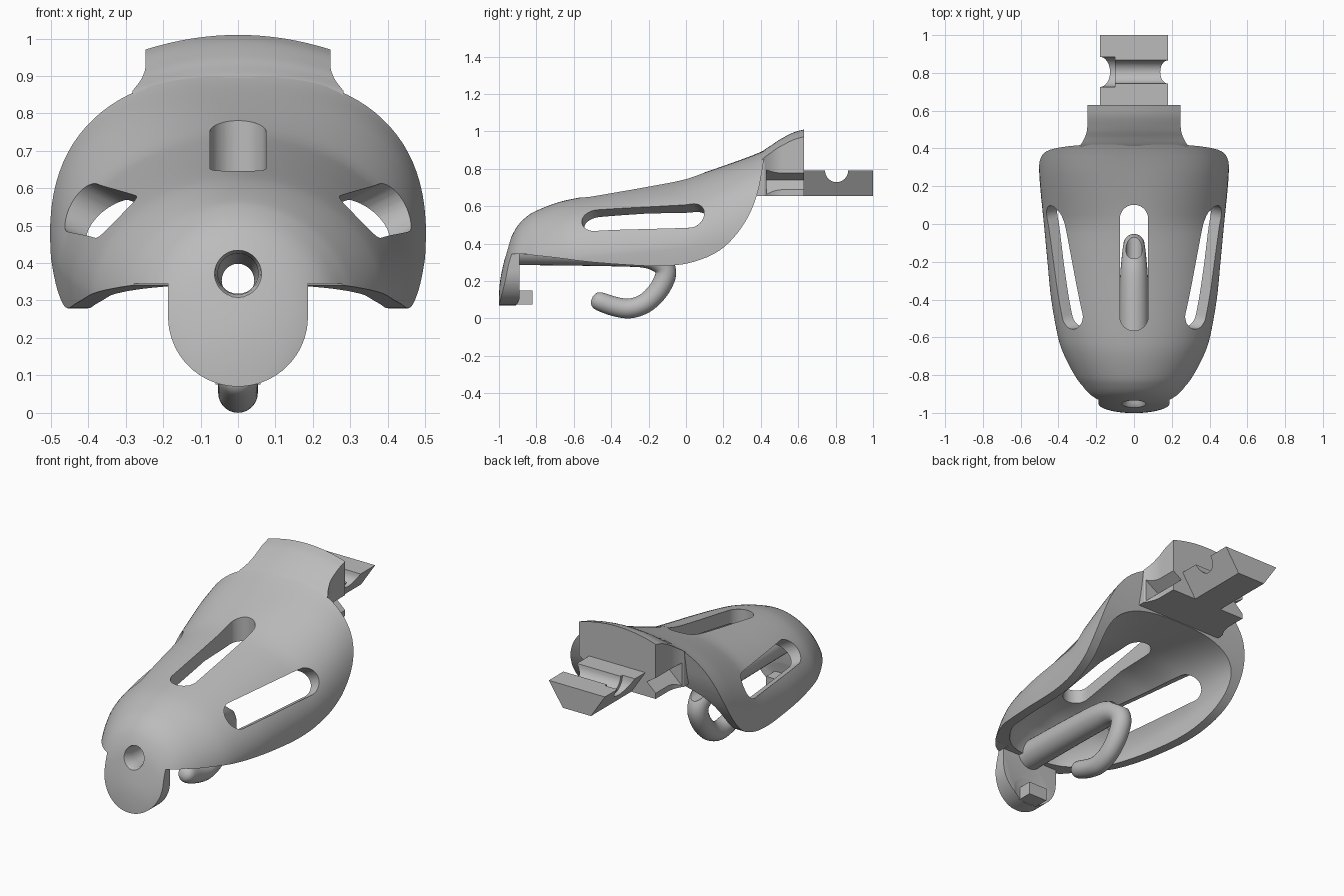
import bpy, bmesh, math
from mathutils import Vector, Matrix

cube = bpy.data.objects.get("Cube")
if cube:
    bpy.data.objects.remove(cube, do_unlink=True)

grey = bpy.data.materials.new("plain grey")
grey.use_nodes = True
grey.diffuse_color = (0.5, 0.5, 0.5, 1)
grey.node_tree.nodes["Principled BSDF"].inputs["Base Color"].default_value = (0.5, 0.5, 0.5, 1)


def smooth_path(pts, sub):
    """Catmull-Rom interpolation through tuples."""
    pts = [Vector(p) for p in pts]
    out = []
    for i in range(len(pts) - 1):
        b, c = pts[i], pts[i + 1]
        a = pts[i - 1] if i else b * 2 - c
        d = pts[i + 2] if i + 2 < len(pts) else c * 2 - b
        for k in range(sub):
            t = k / sub
            out.append(0.5 * (2 * b + (c - a) * t + (2 * a - 5 * b + 4 * c - d) * t ** 2
                              + (3 * b - a - 3 * c + d) * t ** 3))
    return out + [pts[-1]]


def loft(name, rings):
    """Closed solid through rings of equal length."""
    bm = bmesh.new()
    loops = [[bm.verts.new(p) for p in r] for r in rings]
    n = len(loops[0])
    for p, q in zip(loops, loops[1:]):
        for i in range(n):
            j = (i + 1) % n
            bm.faces.new((p[i], p[j], q[j], q[i]))
    bm.faces.new(loops[0][::-1])
    bm.faces.new(loops[-1])
    bmesh.ops.recalc_face_normals(bm, faces=bm.faces)
    mesh = bpy.data.meshes.new(name)
    bm.to_mesh(mesh)
    bm.free()
    ob = bpy.data.objects.new(name, mesh)
    bpy.context.scene.collection.objects.link(ob)
    mesh.materials.append(grey)
    return ob


def prism(name, pts, axis, lo, hi):
    place = {"x": lambda d, u, v: (d, u, v), "y": lambda d, u, v: (u, d, v),
             "z": lambda d, u, v: (u, v, d)}[axis]
    return loft(name, [[place(d, *p) for p in pts] for d in (lo, hi)])


def arc(cx, cy, r, start, end, n=20):
    return [(cx + r * math.cos(math.radians(start + (end - start) * k / n)),
             cy + r * math.sin(math.radians(start + (end - start) * k / n))) for k in range(n + 1)]


def sweep(name, path, n=28):
    """Round tube in the middle plane; path holds (y, z, radius)."""
    rings = []
    for i, (y, z, r) in enumerate(path):
        t = path[min(i + 1, len(path) - 1)] - path[max(i - 1, 0)]
        t = Vector((t.x, t.y)).normalized()
        rings.append([(r * math.cos(a), y - t.y * r * math.sin(a), z + t.x * r * math.sin(a))
                      for a in (2 * math.pi * k / n for k in range(n))])
    return loft(name, rings)


def cut(ob, cutters):
    bpy.context.view_layer.objects.active = ob
    for c in cutters:
        c.hide_render = True
        m = ob.modifiers.new("cut", "BOOLEAN")
        m.operation, m.solver, m.object = "DIFFERENCE", "EXACT", c
        bpy.ops.object.modifier_apply(modifier=m.name)


# Dome stations: y, half width, top height
stations = smooth_path([
    (-1, .04, .13), (-.995, .085, .19), (-.985, .135, .25), (-.965, .187, .335), (-.94, .222, .42),
    (-.9, .258, .495), (-.85, .29, .545), (-.8, .32, .575), (-.7, .368, .615), (-.6, .402, .64),
    (-.4, .438, .675), (-.2, .458, .71), (0, .477, .75), (.2, .497, .815), (.4, .51, .89),
    (.5, .51, .95)], 4)


def dome(name, hollow, floor):
    rings = []
    for y, a, top in stations:
        n = 1.93 + .57 * min(max(y / .3, 0), 1)
        zc = top / 2
        if hollow:
            # thin at the rim, thicker over the crown towards the neck
            y += .09 * max(0, (-.6 - y) / .4) + (.03 if y > .49 else 0)
            a = max(a - .057, .02)
            top = min(top - .08, .63 + .14 * (top - .71))
            zc = min(zc, top * .8)
        ring = [(-a * .95, y, floor), (-a * .965, y, zc - (zc - floor) * .4)]
        for k in range(49):
            t = math.pi * k / 48
            c, s = math.cos(t), max(math.sin(t), 0)
            ring.append((-math.copysign(a * abs(c) ** (2 / n), c), y, zc + (top - zc) * s ** (2 / n)))
        ring += [(a * .965, y, zc - (zc - floor) * .4), (a * .95, y, floor)]
        rings.append(ring)
    return loft(name, rings)


shell = dome("shell", False, -.05)
helpers = [dome("hollow_cutter", True, -.1)]

# Lower rim, sweeping up at the back
rim = smooth_path([(-.89, .345), (-.7, .325), (-.5, .3), (-.2, .28), (-.05, .285), (.05, .305),
                   (.15, .345), (.23, .405), (.3, .49), (.35, .58), (.385, .68), (.405, .78),
                   (.42, .87)], 3)
helpers.append(prism("rim_cutter", [(-.89, -.2)] + [tuple(p) for p in rim]
                     + [(.42, 1.2), (.8, 1.2), (.8, -.2)], "x", -1, 1))

# Rounded front tab left standing between the cut sides
helpers.append(prism("tab_cutter", [(-1, .345), (-.187, .345)] + arc(0, .257, .187, 180, 360, 32)
                     + [(.187, .345), (1, .345), (1, -.2), (-1, -.2)], "y", -1.2, -.85))

# Three long vent slots
slot = arc(0, .257, .075, 0, 180) + arc(0, -.26, .075, 180, 360)
for side in (-1, 0, 1):
    c = prism("slot_cutter", slot, "z", -.17, .17)
    Y = Vector((.19 * side, .98, .055 * abs(side))).normalized()
    Z = Vector((.89 * side, 0, .45))
    Z = (Z - Y * Z.dot(Y)).normalized()
    X = Y.cross(Z)
    spot = Vector((.39 * side, -.23, .545 if side else .7))
    c.data.transform(Matrix.Translation(spot) @ Matrix((X, Y, Z)).transposed().to_4x4())
    helpers.append(c)

# Tapered bore with a flared mouth
bore = sweep("bore_cutter", [Vector(p) for p in (
    (-1.05, .38, .09), (-.985, .379, .084), (-.965, .378, .069), (-.945, .376, .06), (-.9, .372, .054),
    (-.1, .352, .043), (0, .35, .043))])
helpers.append(bore)
cut(shell, helpers)

# Inner tube that bends into a hook
tube = sweep("hooked_tube", smooth_path([
    (-.9, .365, .08), (-.6, .36, .078), (-.3, .35, .074), (-.2, .333, .067), (-.14, .302, .061),
    (-.11, .26, .056), (-.115, .21, .055), (-.155, .14, .054), (-.22, .08, .053), (-.3, .053, .053),
    (-.38, .063, .052), (-.46, .09, .05), (-.49, .1, .038), (-.503, .105, .015)], 4))
cut(tube, [bore])

# Small peg behind the tab
peg = prism("tab_peg", [(-.91, .075), (-.82, .075), (-.82, .15), (-.91, .15)], "x", -.06, .06)

# Neck block with crowned top, flaring into the shell
rings = []
for y, top in smooth_path([(.38, .868), (.42, .902), (.46, .928), (.5, .955), (.57, .992), (.63, 1.01)], 4):
    near = min(max((.52 - y) / .1, 0), 1)
    half, crown = .247 + .035 * near ** 2, .64 - .12 * near
    xs = [half * (1 - k / 8) for k in range(17)]
    rings.append([(-half, y, .655), (half, y, .655)] + [(x, y, top - crown * x * x) for x in xs])
neck = loft("neck_block", rings)
grooves = [prism("groove_cutter", [(s * .3, .81), (s * .19, .74), (s * .3, .64)], "y", .43, .7)
           for s in (-1, 1)]
cut(neck, grooves)

# Dovetail rail with a cross notch
rail = prism("dovetail_rail", [(-.09, .655), (.09, .655), (.18, .79), (-.18, .79)], "y", .6, 1)
notches = [prism("notch_cutter", arc(.805, .79, r, 0, 345, 23), "x", -.3, hi)
           for r, hi in ((.062, .3), (.08, -.1))]
cut(rail, notches)

for c in helpers + grooves + notches:
    bpy.data.objects.remove(c, do_unlink=True)

for ob in (shell, tube, peg, neck, rail):
    bpy.ops.object.select_all(action="DESELECT")
    ob.select_set(True)
    bpy.context.view_layer.objects.active = ob
    bpy.ops.object.shade_smooth_by_angle(angle=math.radians(32))
